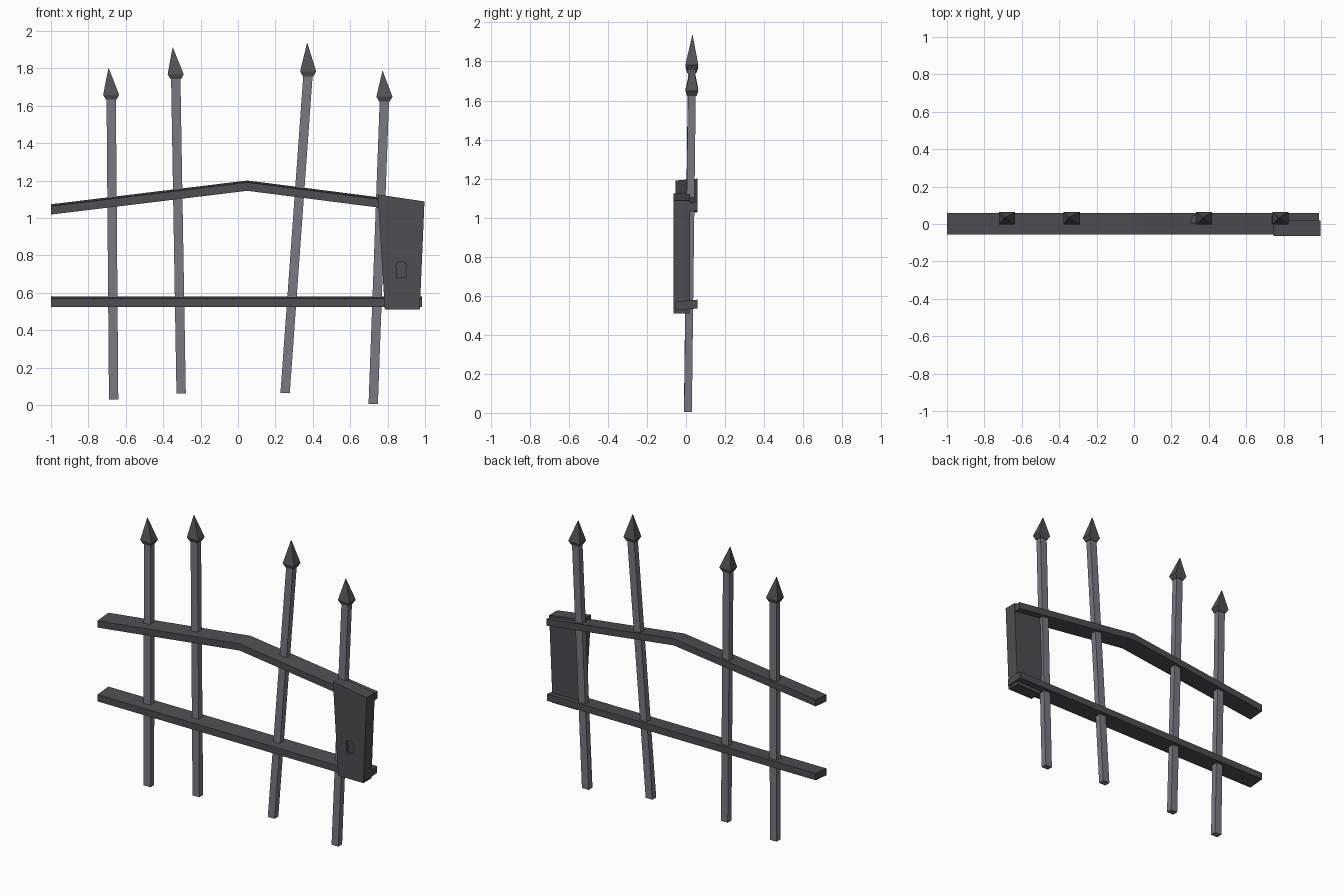
import bpy, bmesh, math
from mathutils import Vector

cube = bpy.data.objects.get("Cube")
if cube:
    bpy.data.objects.remove(cube, do_unlink=True)


def material(name, color):
    m = bpy.data.materials.new(name)
    m.use_nodes = True
    m.diffuse_color = color
    m.node_tree.nodes["Principled BSDF"].inputs["Base Color"].default_value = color
    return m


bar_iron = material("light iron", (0.19, 0.19, 0.23, 1))
dark_iron = material("dark iron", (0.075, 0.075, 0.088, 1))
tip_iron = material("tip iron", (0.085, 0.085, 0.095, 1))


def loft(name, rings, mat):
    """Join matching rings of points into a closed solid."""
    bm = bmesh.new()
    loops = [[bm.verts.new(p) for p in ring] for ring in rings]
    n = len(loops[0])
    for a, b in zip(loops, loops[1:]):
        for i in range(n):
            j = (i + 1) % n
            bm.faces.new((a[i], a[j], b[j], b[i]))
    bm.faces.new(loops[0])
    bm.faces.new(loops[-1])
    bmesh.ops.remove_doubles(bm, verts=bm.verts, dist=1e-5)
    bmesh.ops.recalc_face_normals(bm, faces=bm.faces)
    mesh = bpy.data.meshes.new(name)
    bm.to_mesh(mesh)
    bm.free()
    mesh.materials.append(mat)
    obj = bpy.data.objects.new(name, mesh)
    bpy.context.collection.objects.link(obj)
    return obj


def square(center, hx, hy):
    return [center + Vector((sx * hx, sy * hy, 0))
            for sx, sy in ((-1, -1), (1, -1), (1, 1), (-1, 1))]


# Leaning upright bars with spear tips: foot, neck and apex as (x, z)
bars = [((-0.665, 0.03), (-0.678, 1.65), (-0.692, 1.80)),
        ((-0.304, 0.06), (-0.333, 1.76), (-0.349, 1.91)),
        ((0.252, 0.065), (0.375, 1.775), (0.370, 1.935)),
        ((0.723, 0.005), (0.783, 1.64), (0.773, 1.785))]
for i, (foot, neck, apex) in enumerate(bars, 1):
    f = Vector((foot[0], 0.01, foot[1]))
    n = Vector((neck[0], 0.03, neck[1]))
    a = Vector((apex[0], 0.033, apex[1]))
    loft(f"upright_bar_{i}", [square(f, 0.025, 0.02), square(n, 0.025, 0.02)], bar_iron)
    low = n - Vector((0, 0, 0.018))
    wide = n + Vector((0, 0, 0.008))
    loft(f"spear_tip_{i}", [square(low, 0.028, 0.024), square(wide, 0.043, 0.033),
                            square(a, 0.001, 0.001)], tip_iron)


# Cross rails, tipped slightly forward
def rail(name, path):
    section = [(-0.055, -0.055), (0.06, -0.045), (0.06, 0), (-0.055, -0.01)]
    loft(name, [[(x, y, z + dz) for y, dz in section] for x, z in path], dark_iron)


rail("top_rail", [(-1, 1.073), (0.05, 1.2), (0.99, 1.08)])
rail("lower_rail", [(-1, 0.58), (0.985, 0.58)])

# Tapered lock plate
outline = [(0.785, 0.51), (0.972, 0.51), (0.997, 1.088), (0.747, 1.125)]
plate = loft("lock_plate", [[(x, y, z) for x, z in outline] for y in (-0.065, 0.02)],
             dark_iron)

# Keyhole recess: round head on a flared foot
keyhole = [(0.847, 0.68), (0.90, 0.685)]
for k in range(7):
    t = math.radians(-40 + 260 * k / 6)
    keyhole.append((0.873 + 0.029 * math.cos(t), 0.74 + 0.029 * math.sin(t)))
cutter = loft("keyhole_cutter", [[(x, y, z) for x, z in keyhole] for y in (-0.1, -0.05)],
              dark_iron)
cutter.hide_render = True
cut = plate.modifiers.new("keyhole", 'BOOLEAN')
cut.operation = 'DIFFERENCE'
cut.solver = 'EXACT'
cut.object = cutter
bpy.context.view_layer.objects.active = plate
bpy.ops.object.modifier_apply(modifier=cut.name)
bpy.data.objects.remove(cutter, do_unlink=True)
